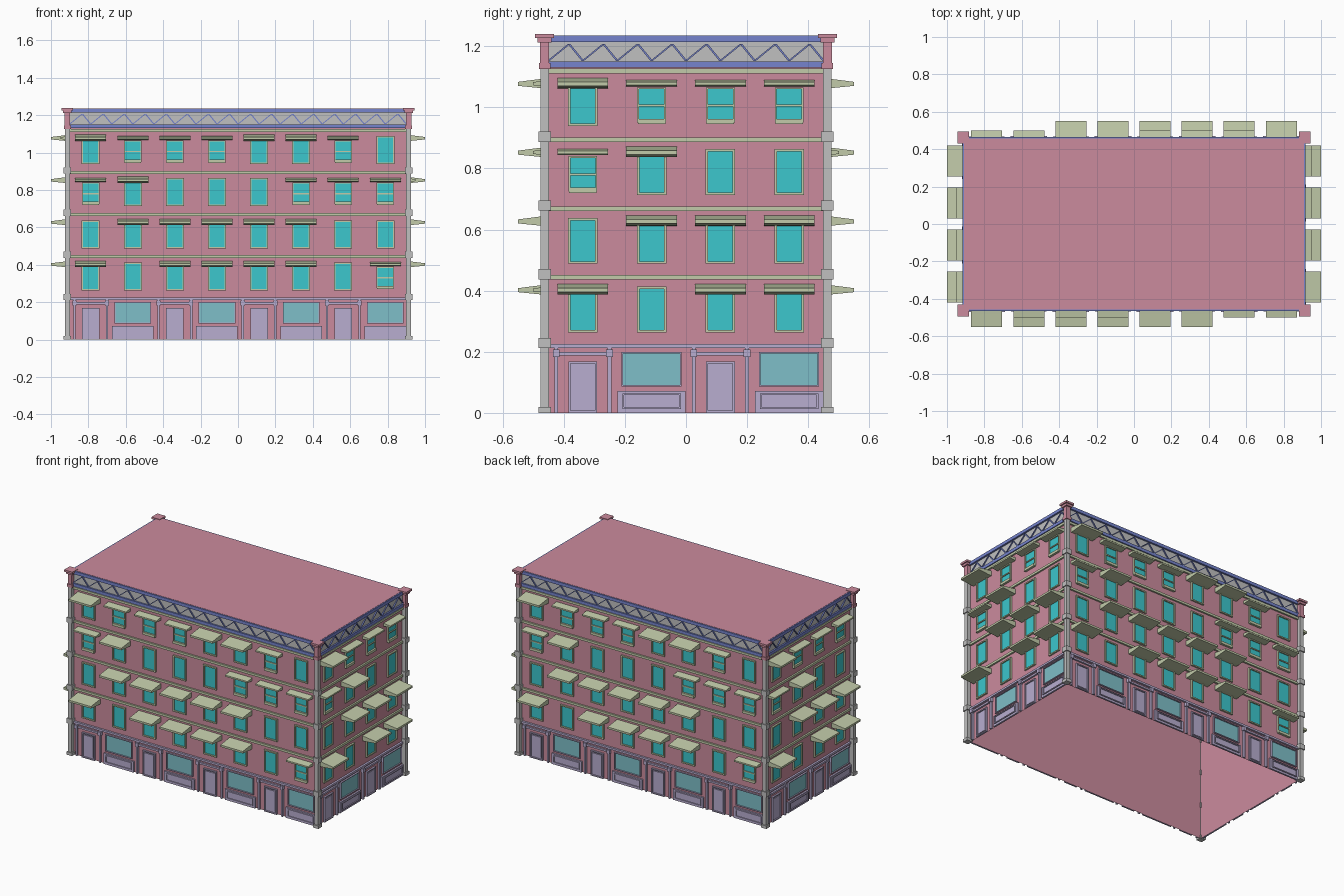
import bpy, bmesh, math
from mathutils import Matrix, Vector

cube = bpy.data.objects.get("Cube")
if cube:
    bpy.data.objects.remove(cube, do_unlink=True)

COLOURS = {
    "pink_brick": (0.60, 0.26, 0.34),
    "pale_green": (0.54, 0.60, 0.40),
    "teal_glass": (0.045, 0.57, 0.61),
    "shop_glass": (0.21, 0.52, 0.58),
    "lavender": (0.48, 0.42, 0.63),
    "blue_trim": (0.18, 0.23, 0.61),
    "grey_stone": (0.53, 0.53, 0.53),
}
mats = {}
for name, rgb in COLOURS.items():
    m = bpy.data.materials.new(name)
    m.use_nodes = True
    m.diffuse_color = (*rgb, 1)
    m.node_tree.nodes["Principled BSDF"].inputs["Base Color"].default_value = (*rgb, 1)
    mats[name] = m

HALF_X, HALF_Y, STOREY, BAY = 0.9, 0.45, 0.225, 0.225
parts = {}  # part name -> (bmesh, colour)


def mesh_for(part, colour):
    return parts.setdefault(part, (bmesh.new(), colour))[0]


def prism(part, colour, points, push):
    """Extrude a flat polygon along a vector into a closed solid."""
    bm = mesh_for(part, colour)
    a = [bm.verts.new(p) for p in points]
    b = [bm.verts.new(p + push) for p in points]
    n = len(a)
    faces = [bm.faces.new(a), bm.faces.new(b[::-1])]
    faces += [bm.faces.new((a[i], b[i], b[(i + 1) % n], a[(i + 1) % n])) for i in range(n)]
    bmesh.ops.recalc_face_normals(bm, faces=faces)


def block(part, colour, cx, cy, half, z0, z1):
    """Square upright block."""
    pts = [Vector((cx + half * i, cy + half * j, z0)) for i, j in ((-1, -1), (1, -1), (1, 1), (-1, 1))]
    prism(part, colour, pts, Vector((0, 0, z1 - z0)))


class Facade:
    """Wall frame: u along the wall, d outward from it, z up."""

    def __init__(self, side, angle, dist, half):
        self.side, self.dist, self.half = side, dist, half
        self.rot = Matrix.Rotation(math.radians(angle), 3, "Z")

    def at(self, u, d, z):
        return self.rot @ Vector((u, -self.dist - d, z))

    def flat(self, part, colour, uz, d1, d0=0.001):
        """Polygon on the wall, given thickness."""
        prism(f"{self.side}_{part}", colour, [self.at(u, d0, z) for u, z in uz],
              self.rot @ Vector((0, d0 - d1, 0)))

    def box(self, part, colour, u0, u1, z0, z1, d1, d0=0.001):
        self.flat(part, colour, [(u0, z0), (u1, z0), (u1, z1), (u0, z1)], d1, d0)

    def section(self, part, colour, dz, u0, u1):
        """Side profile swept along the wall."""
        prism(f"{self.side}_{part}", colour, [self.at(u0, d, z) for d, z in dz],
              self.rot @ Vector((u1 - u0, 0, 0)))

    def frame(self, part, colour, u, w, z0, z1, t, d):
        self.box(part, colour, u - w, u - w + t, z0, z1, d)
        self.box(part, colour, u + w - t, u + w, z0, z1, d)
        self.box(part, colour, u - w + t, u + w - t, z0, z0 + t, d)
        self.box(part, colour, u - w + t, u + w - t, z1 - t, z1, d)

    # Window kinds: L = tall with deep awning, S = sash with short hood, N = tall and plain
    def window(self, kind, u, f):
        g = "pale_green"
        if kind == "S":
            self.frame("window_frames", g, u, 0.047, f + 0.05, f + 0.165, 0.006, 0.012)
            self.box("window_glass", "teal_glass", u - 0.041, u + 0.041, f + 0.056, f + 0.159, 0.004)
            self.box("sash_bars", g, u - 0.041, u + 0.041, f + 0.102, f + 0.109, 0.01)
            self.box("window_sills", g, u - 0.045, u + 0.045, f + 0.045, f + 0.062, 0.016)
            self.section("short_hoods", g, [(0.001, f + 0.168), (0.05, f + 0.172),
                                            (0.05, f + 0.182), (0.001, f + 0.189)], u - 0.083, u + 0.083)
            return
        self.frame("window_frames", g, u, 0.048, f + 0.038, f + 0.188, 0.008, 0.012)
        self.box("window_glass", "teal_glass", u - 0.04, u + 0.04, f + 0.046, f + 0.18, 0.004)
        if kind == "L":
            self.section("awnings", g, [(0.001, f + 0.162), (0.03, f + 0.163), (0.1, f + 0.17),
                                        (0.1, f + 0.183), (0.03, f + 0.192), (0.001, f + 0.196)],
                         u - 0.083, u + 0.083)

    def door(self, u):
        c = "lavender"
        self.frame("door_frames", c, u, 0.047, 0.0, 0.168, 0.007, 0.012)
        self.box("doors", c, u - 0.04, u + 0.04, 0.007, 0.161, 0.004)
        self.box("door_panels", c, u - 0.033, u + 0.033, 0.016, 0.153, 0.008)
        for s in (-1, 1):
            p = u + s * 0.087
            self.box("shop_pilasters", c, p - 0.006, p + 0.006, 0, 0.213, 0.014)
            self.box("pilaster_caps", c, p - 0.011, p + 0.011, 0.183, 0.208, 0.02)
        self.box("door_lintels", c, u - 0.087, u + 0.087, 0.188, 0.2, 0.012)

    def shop_window(self, u):
        c = "lavender"
        self.frame("shop_frames", c, u, 0.098, 0.086, 0.2, 0.005, 0.012)
        self.box("shop_glass", "shop_glass", u - 0.093, u + 0.093, 0.091, 0.195, 0.004)
        self.box("stall_risers", c, u - 0.111, u + 0.111, 0, 0.072, 0.012)
        self.frame("riser_mouldings", c, u, 0.096, 0.013, 0.064, 0.006, 0.018)

    def cornice(self):
        h, b = self.half, "blue_trim"
        self.box("frieze", "grey_stone", -h, h, 1.148, 1.214, 0.004)
        self.box("cornice_top", b, -h - 0.012, h + 0.012, 1.213, 1.234, 0.016)
        self.box("cornice_base", b, -h, h, 1.13, 1.15, 0.014)
        # zigzag lattice, two peaks per bay
        step, t = BAY / 2, 0.004
        u = -h
        while u < h - 0.01:
            for a, za, c, zc in ((u, 1.152, u + step * 0.6, 1.207), (u + step * 0.6, 1.207, u + step, 1.152)):
                self.flat("cornice_zigzag", b, [(a - t, za), (a + t, za), (c + t, zc), (c - t, zc)], 0.011)
            u += step

    def build(self, rows):
        h = self.half
        for i in range(len(rows[0])):
            u = -h + BAY * (i + 0.5)
            if i % 2:
                self.shop_window(u)
            else:
                self.door(u)
            for r, row in enumerate(rows):
                self.window(row[i], u, STOREY * (r + 1))
        # string courses between the storeys
        self.box("shop_cornice", "lavender", -h, h, 0.213, 0.226, 0.014)
        for k in range(2, 6):
            z = STOREY * k
            self.box("string_courses", "pale_green", -h, h, z - 0.014, z + 0.001, 0.012)
        self.cornice()


# Rows from lowest upper storey to the top one
ROWS = ["LNLLLLNS", "NLLLLLNN", "SLNNNSSS", "LSSSLLSN"]
SHORT_ROWS = [r[:4] for r in ROWS]
for side, angle, dist, half, rows in (("front", 0, HALF_Y, HALF_X, ROWS),
                                      ("left", 90, HALF_X, HALF_Y, SHORT_ROWS),
                                      ("back", 180, HALF_Y, HALF_X, ROWS),
                                      ("right", 270, HALF_X, HALF_Y, SHORT_ROWS)):
    Facade(side, angle, dist, half).build(rows)

# Corner columns with collars, pink finials and caps
for sx in (-1, 1):
    for sy in (-1, 1):
        x, y = sx * (HALF_X + 0.0125), sy * (HALF_Y + 0.0125)
        block("corner_columns", "grey_stone", x, y, 0.0135, 0, 1.128)
        for k in range(5):
            z = STOREY * k
            block("column_collars", "grey_stone", x, y, 0.02, max(0, z - 0.013), z + 0.02)
        block("corner_finials", "pink_brick", x, y, 0.0145, 1.128, 1.215)
        block("finial_bases", "pink_brick", x, y, 0.019, 1.125, 1.145)
        block("finial_necks", "pink_brick", x, y, 0.023, 1.212, 1.226)
        block("finial_caps", "pink_brick", x, y, 0.031, 1.226, 1.239)

# Hollow wall shell, open below, and the roof slab
bm = mesh_for("walls", "pink_brick")
bmesh.ops.create_cube(bm, size=1, matrix=Matrix.Translation((0, 0, 0.615))
                      @ Matrix.Diagonal((2 * HALF_X, 2 * HALF_Y, 1.23, 1)))
bmesh.ops.delete(bm, geom=[f for f in bm.faces if f.normal.z < -0.5], context="FACES_ONLY")
rx, ry = HALF_X + 0.008, HALF_Y + 0.008
prism("roof", "pink_brick", [Vector((rx * i, ry * j, 1.225)) for i, j in ((-1, -1), (1, -1), (1, 1), (-1, 1))],
      Vector((0, 0, 0.0105)))

for name, (bm, colour) in parts.items():
    me = bpy.data.meshes.new(name)
    bm.to_mesh(me)
    bm.free()
    me.materials.append(mats[colour])
    bpy.context.scene.collection.objects.link(bpy.data.objects.new(name, me))
